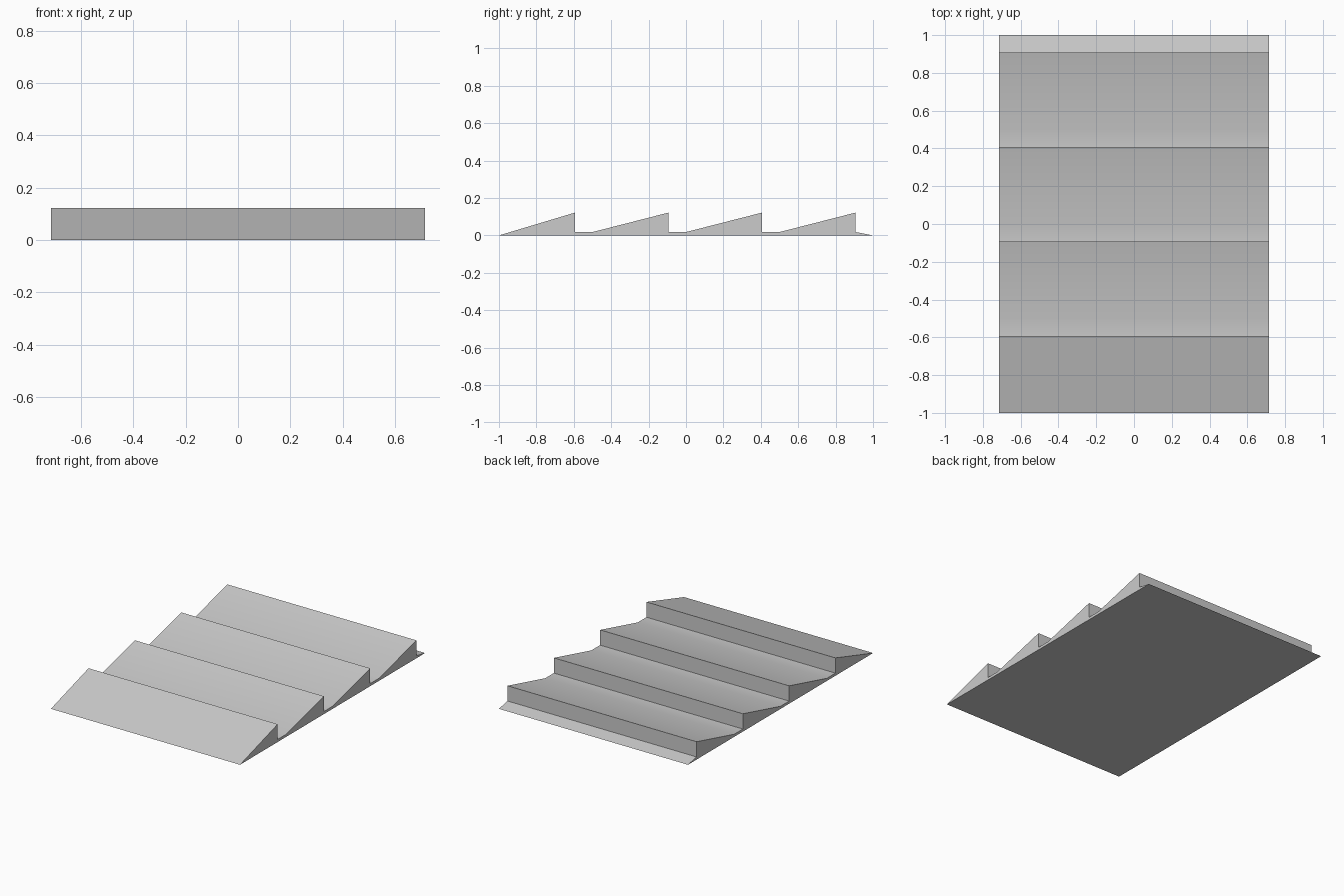
import bpy, bmesh, math

if "Cube" in bpy.data.objects:
    bpy.data.objects.remove(bpy.data.objects["Cube"])

HALF_WIDTH = 0.715
BASE, PEAK = 0.018, 0.122      # heights of the valley floor and the ridge
PITCH, RUN = 0.5, 0.407        # ridge spacing and ramp length

# Sawtooth side profile (y, z): ramp up, vertical drop, short valley floor
profile = []
for i in range(4):
    y = -1 + i * PITCH
    profile += [(y, BASE if i else 0.0), (y + RUN, PEAK), (y + RUN, BASE)]
profile.append((1.0, 0.0))     # thin sloping lip at the back

# Extrude the profile across the width
bm = bmesh.new()
verts = [bm.verts.new((-HALF_WIDTH, y, z)) for y, z in profile]
side = bm.faces.new(verts)
extruded = bmesh.ops.extrude_face_region(bm, geom=[side])["geom"]
bmesh.ops.translate(bm, vec=(2 * HALF_WIDTH, 0, 0),
                    verts=[g for g in extruded if isinstance(g, bmesh.types.BMVert)])
bmesh.ops.recalc_face_normals(bm, faces=bm.faces)
mesh = bpy.data.meshes.new("sawtooth_panel")
bm.to_mesh(mesh)
bm.free()

panel = bpy.data.objects.new("sawtooth_panel", mesh)
bpy.context.collection.objects.link(panel)

# Single light grey colour
grey = bpy.data.materials.new("light_grey")
grey.diffuse_color = (0.6, 0.6, 0.6, 1)
grey.use_nodes = True
grey.node_tree.nodes["Principled BSDF"].inputs["Base Color"].default_value = grey.diffuse_color
mesh.materials.append(grey)

# Soft blend from valley floor into ramp, crisp ridges
bpy.context.view_layer.objects.active = panel
panel.select_set(True)
bpy.ops.object.shade_smooth_by_angle(angle=math.radians(30))
